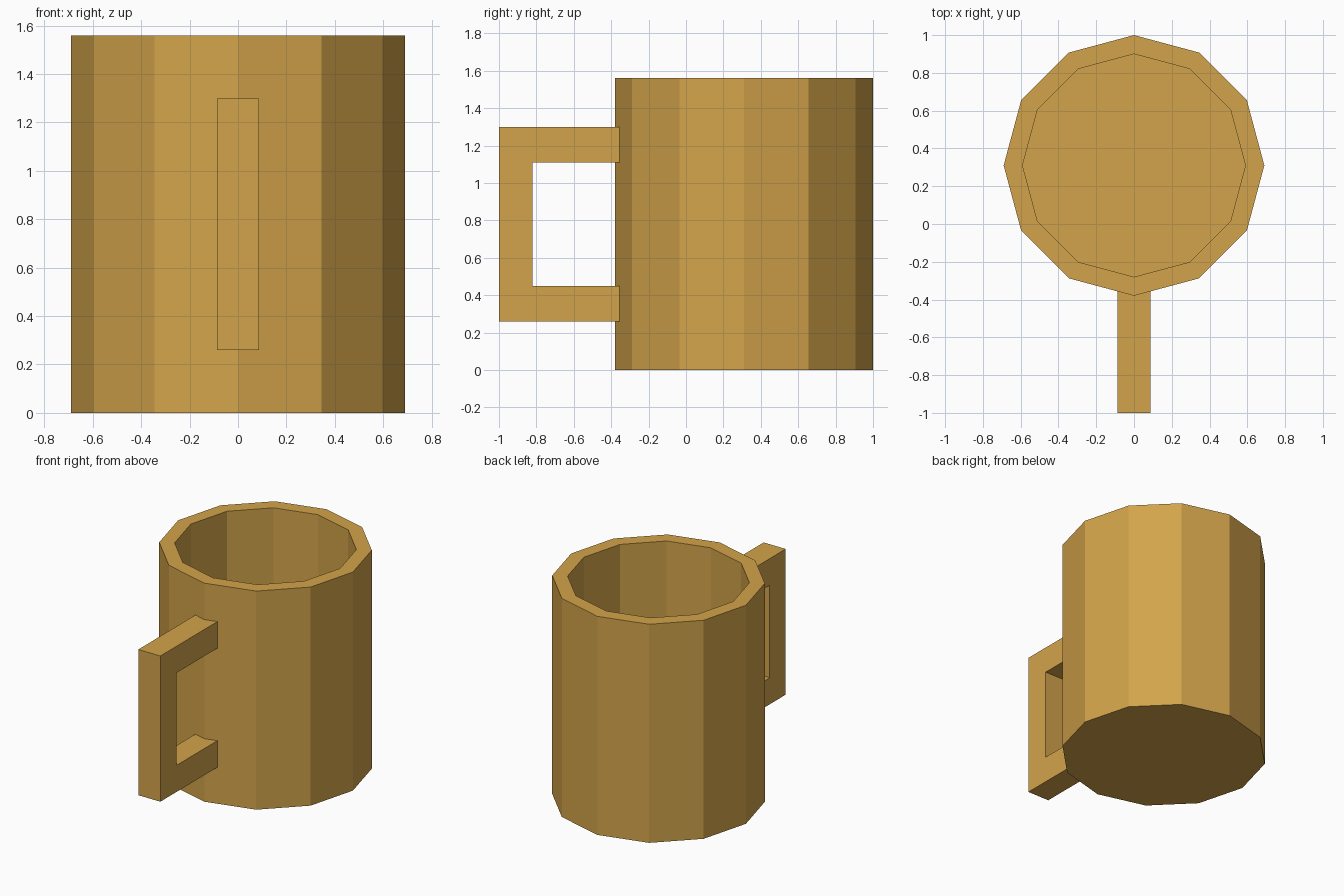
import bpy
import bmesh
from math import cos, sin, tau

cube = bpy.data.objects.get("Cube")
if cube:
    bpy.data.objects.remove(cube, do_unlink=True)

# One ochre material for the whole mug
ochre = bpy.data.materials.new("ochre")
ochre.use_nodes = True
colour = (0.65, 0.37, 0.07, 1)
ochre.diffuse_color = colour
ochre.node_tree.nodes["Principled BSDF"].inputs["Base Color"].default_value = colour

SIDES = 12
HEIGHT = 1.56
CENTRE_Y = 0.31


def finish(name, bm):
    bmesh.ops.recalc_face_normals(bm, faces=bm.faces)
    mesh = bpy.data.meshes.new(name)
    bm.to_mesh(mesh)
    bm.free()
    mesh.materials.append(ochre)
    obj = bpy.data.objects.new(name, mesh)
    bpy.context.collection.objects.link(obj)
    return obj


def ring(bm, radius, z):
    return [bm.verts.new((radius * cos(tau * i / SIDES),
                          CENTRE_Y + radius * sin(tau * i / SIDES), z))
            for i in range(SIDES)]


# Cup: outer wall, flat rim, inner wall and floor
bm = bmesh.new()
profile = [(0.69, 0), (0.69, HEIGHT), (0.59, HEIGHT), (0.59, 0.1)]
rings = [ring(bm, r, z) for r, z in profile]
for low, high in zip(rings, rings[1:]):
    for i in range(SIDES):
        j = (i + 1) % SIDES
        bm.faces.new((low[i], low[j], high[j], high[i]))
bm.faces.new(rings[0])
bm.faces.new(rings[-1])
finish("cup", bm)

# Handle: square C profile extruded sideways, ends sunk into the wall
bm = bmesh.new()
outline = [(-0.33, 0.26), (-1, 0.26), (-1, 1.3), (-0.33, 1.3),
           (-0.33, 1.11), (-0.82, 1.11), (-0.82, 0.45), (-0.33, 0.45)]
face = bm.faces.new([bm.verts.new((-0.087, y, z)) for y, z in outline])
extruded = bmesh.ops.extrude_face_region(bm, geom=[face], use_keep_orig=True)
moved = [v for v in extruded["geom"] if isinstance(v, bmesh.types.BMVert)]
bmesh.ops.translate(bm, verts=moved, vec=(0.174, 0, 0))
finish("handle", bm)
